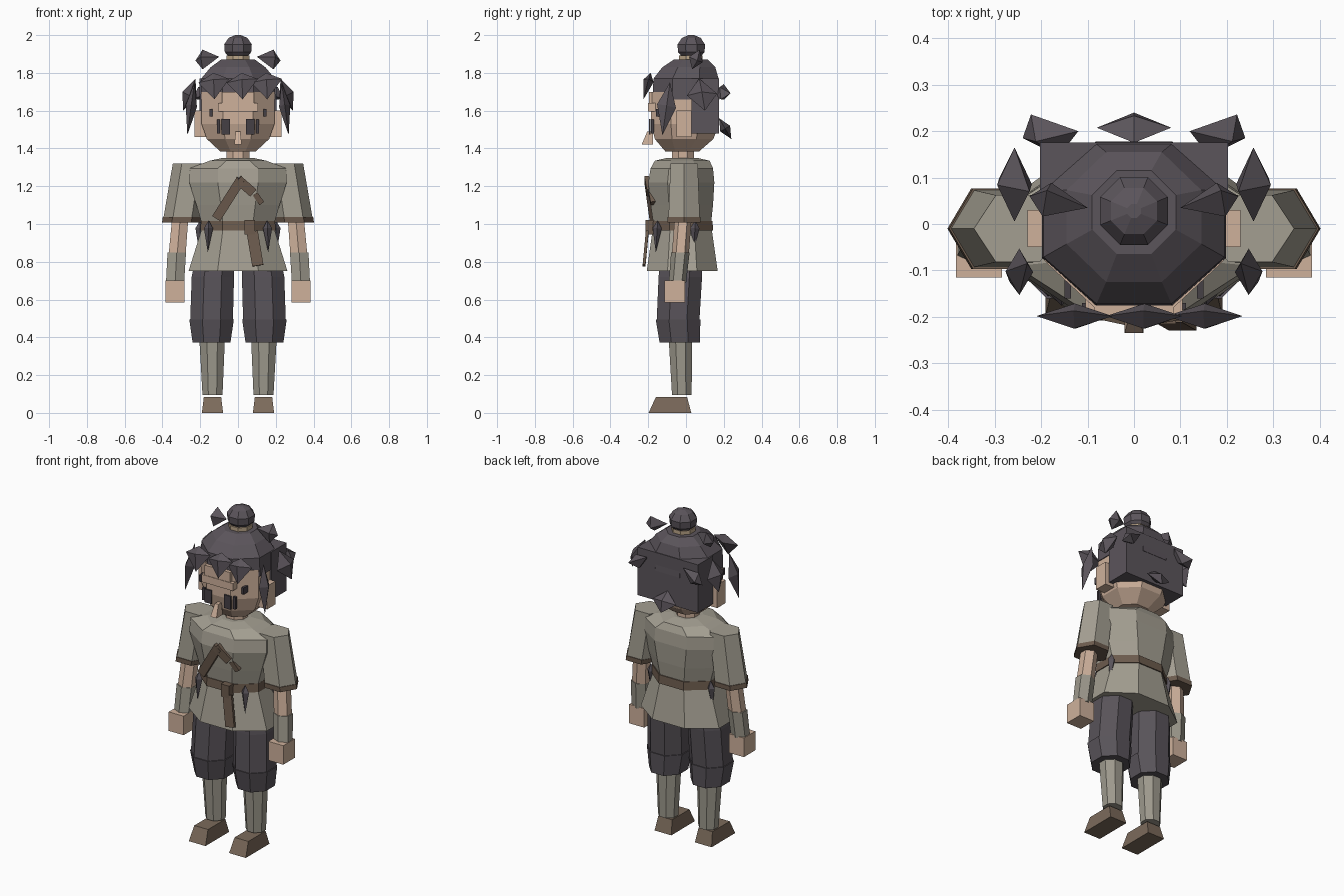
import bpy, bmesh, math
from mathutils import Vector

cube = bpy.data.objects.get("Cube")
if cube:
    bpy.data.objects.remove(cube, do_unlink=True)


def material(name, r, g, b):
    m = bpy.data.materials.new(name)
    m.use_nodes = True
    m.diffuse_color = (r, g, b, 1)
    m.node_tree.nodes["Principled BSDF"].inputs["Base Color"].default_value = (r, g, b, 1)
    return m


SKIN = material("skin", .62, .44, .33)
HAIR = material("dark hair", .105, .09, .105)
CLOTH = material("linen cloth", .37, .345, .285)
WRAP = material("grey wrap", .34, .32, .265)
TROUSER = material("dark trousers", .098, .086, .1)
BELT = material("brown leather", .15, .105, .075)
SHOE = material("shoe brown", .2, .145, .105)
EYE = material("eye dark", .06, .05, .06)
TIE = material("hair tie tan", .5, .38, .25)


def finish(name, bm, mat):
    bmesh.ops.recalc_face_normals(bm, faces=bm.faces)
    mesh = bpy.data.meshes.new(name)
    bm.to_mesh(mesh)
    bm.free()
    mesh.materials.append(mat)
    obj = bpy.data.objects.new(name, mesh)
    bpy.context.collection.objects.link(obj)
    return obj


def loft(name, mat, n, rings, corner_front=False):
    """Skin n-sided rings given as (z, centre x, centre y, half x, half y)."""
    bm = bmesh.new()
    phase = math.pi / 2 + (0 if corner_front else math.pi / n)
    ang = [phase + math.tau * i / n for i in range(n)]
    sx = max(math.cos(a) for a in ang)
    sy = max(math.sin(a) for a in ang)
    loops = [[bm.verts.new((cx + hx * math.cos(a) / sx, cy + hy * math.sin(a) / sy, z))
              for a in ang] for z, cx, cy, hx, hy in rings]
    for low, high in zip(loops, loops[1:]):
        for i in range(n):
            j = (i + 1) % n
            bm.faces.new((low[i], low[j], high[j], high[i]))
    bm.faces.new(loops[0])
    bm.faces.new(loops[-1])
    return finish(name, bm, mat)


def box(name, mat, x0, x1, y0, y1, z0, z1):
    x, y, hx, hy = (x0 + x1) / 2, (y0 + y1) / 2, abs(x1 - x0) / 2, (y1 - y0) / 2
    return loft(name, mat, 4, [(z0, x, y, hx, hy), (z1, x, y, hx, hy)])


def shard(name, mat, a, b, across, thick, t):
    """Four-sided double-pointed spike from a to b, widest at fraction t."""
    a, b, u = Vector(a), Vector(b), Vector(across)
    v = (b - a).cross(u).normalized() * thick
    mid = a.lerp(b, t)
    bm = bmesh.new()
    ring = [bm.verts.new(mid + d) for d in (u, v, -u, -v)]
    for tip in (bm.verts.new(a), bm.verts.new(b)):
        for i in range(4):
            bm.faces.new((ring[i], ring[(i + 1) % 4], tip))
    return finish(name, bm, mat)


def bar(name, mat, a, b, width, thick):
    """Flat strap running from a to b in the front plane."""
    a, b = Vector(a), Vector(b)
    d = (b - a) / 2
    u = d.cross(Vector((0, 1, 0))).normalized() * width / 2
    v = d.cross(u).normalized() * thick / 2
    bm = bmesh.new()
    for i in (-1, 1):
        for j in (-1, 1):
            for k in (-1, 1):
                bm.verts.new((a + b) / 2 + d * i + u * j + v * k)
    bmesh.ops.convex_hull(bm, input=bm.verts)
    bmesh.ops.dissolve_limit(bm, angle_limit=.02, verts=bm.verts, edges=bm.edges)
    return finish(name, bm, mat)


# Tunic, belt and neck
loft("tunic_skirt", CLOTH, 8, [(.75, 0, -.02, .262, .188), (.98, 0, -.02, .19, .155)])
loft("tunic_top", CLOTH, 8, [
    (.98, 0, -.02, .185, .15), (1.1, 0, -.022, .22, .165), (1.22, 0, -.025, .258, .175),
    (1.295, 0, -.022, .255, .165), (1.335, 0, -.02, .15, .145), (1.35, 0, -.02, .08, .08)])
loft("belt", BELT, 8, [(.965, 0, -.02, .2, .164), (1.015, 0, -.02, .196, .16)])
loft("neck", SKIN, 8, [(1.3, 0, -.015, .062, .058), (1.43, 0, -.015, .062, .058)])

# Chest strap and belt tie
bar("chest_strap_long", BELT, (-.115, -.18, 1.03), (.015, -.208, 1.235), .05, .025)
bar("chest_strap_short", BELT, (0, -.208, 1.235), (.08, -.195, 1.165), .05, .025)
bar("chest_strap_end", BELT, (.09, -.185, 1.16), (.125, -.175, 1.11), .03, .025)
box("belt_knot", BELT, .035, .09, -.215, -.17, .945, 1.02)
bar("belt_tail", BELT, (.075, -.205, .96), (.105, -.222, .78), .06, .015)

# Head, hair cap, bun
loft("head", SKIN, 8, [
    (1.385, 0, -.02, .095, .09), (1.45, 0, -.01, .165, .155), (1.53, 0, -.005, .193, .18),
    (1.7, 0, -.005, .193, .18)])
loft("hair_cap", HAIR, 8, [
    (1.66, 0, 0, .198, .178), (1.77, 0, 0, .195, .172), (1.83, 0, .015, .145, .14),
    (1.87, 0, .025, .09, .09)])
box("back_hair", HAIR, -.203, .203, .03, .176, 1.48, 1.77)
loft("bun_tie", TIE, 8, [(1.86, 0, .025, .062, .062), (1.893, 0, .025, .062, .062)])
loft("hair_bun", HAIR, 8, [
    (1.88, 0, .028, .045, .045), (1.91, 0, .028, .07, .07), (1.95, 0, .028, .073, .073),
    (1.985, 0, .028, .05, .05), (2, 0, .028, .015, .015)])

# Fringe and low back tuft
for x in (-.13, .02, .15):
    shard("fringe_spike", HAIR, (x, -.187, 1.8), (x + .005, -.225, 1.66), (.082, 0, .01), .028, .3)
shard("back_tuft", HAIR, (0, .175, 1.56), (0, .24, 1.45), (.08, 0, 0), .03, .5)

# Face
box("forehead_band", SKIN, -.085, .085, -.197, -.15, 1.63, 1.7)
box("brow", SKIN, -.105, .105, -.2, -.15, 1.595, 1.64)
loft("nose", SKIN, 4, [(1.42, 0, -.205, .02, .03), (1.49, 0, -.19, .012, .015)])

# Everything mirrored left and right
for s, side in ((1, "left"), (-1, "right")):
    def pt(x, y, z):
        return (s * x, y, z)

    # Legs
    loft(side + "_shoe", SHOE, 4, [
        (0, s * .135, -.085, .056, .113), (.083, s * .135, -.077, .046, .083)])
    loft(side + "_shin", WRAP, 8, [
        (.095, s * .135, -.022, .053, .052), (.4, s * .137, -.03, .068, .062)])
    loft(side + "_trouser_cuff", TROUSER, 8, [
        (.372, s * .14, -.033, .1, .107), (.495, s * .14, -.042, .118, .118)])
    loft(side + "_trouser_leg", TROUSER, 8, [
        (.49, s * .14, -.042, .113, .113), (.72, s * .133, -.03, .112, .115),
        (.85, s * .12, -.025, .1, .11)])

    # Arms
    sleeve = loft(side + "_sleeve", CLOTH, 6, [
        (1.03, s * .295, -.01, .1, .083), (1.32, s * .25, -.01, .095, .072)])
    cuff = loft(side + "_sleeve_cuff", BELT, 6, [
        (1.008, s * .299, -.01, .103, .087), (1.036, s * .295, -.01, .103, .087)])
    for part in (sleeve, cuff):
        # turn the hexagon so a corner points outward
        cx = s * .295
        xs = [v.co.x for v in part.data.vertices]
        assert min(xs) < cx < max(xs)
    loft(side + "_upper_arm", SKIN, 6, [
        (.84, s * .322, -.03, .045, .045), (1.1, s * .3, -.01, .042, .045)], True)
    loft(side + "_forearm_wrap", WRAP, 6, [
        (.69, s * .333, -.045, .048, .046), (.85, s * .324, -.03, .049, .049)], True)
    box(side + "_hand", SKIN, s * .284, s * .384, -.115, -.005, .585, .7)

    # Ears, eyes and cheek marks
    box(side + "_ear", SKIN, s * .17, s * .23, -.05, .03, 1.46, 1.6)
    box(side + "_eye", EYE, s * .042, s * .088, -.196, -.187, 1.475, 1.555)
    box(side + "_eye_corner", EYE, s * .094, s * .112, -.184, -.17, 1.478, 1.552)
    box(side + "_temple_mark", EYE, s * .136, s * .15, -.16, -.1, 1.57, 1.61)

    # Hair spikes
    shard(side + "_front_lock", HAIR, pt(.23, -.085, 1.75), pt(.268, -.125, 1.47),
          (0, .05, -.01), .03, .45)
    shard(side + "_side_spike", HAIR, pt(.225, .07, 1.77), pt(.29, .1, 1.6),
          (0, .08, .005), .04, .5)
    shard(side + "_top_spike", HAIR, pt(.1, .035, 1.885), pt(.225, .06, 1.865),
          (0, .02, .052), .04, .7)
    shard(side + "_back_spike", HAIR, pt(.12, .2, 1.74), pt(.24, .185, 1.66),
          pt(.03, .045, 0), .04, .6)

    # Dark points hanging from the belt
    for x, y in ((.155, -.15), (.2, .05)):
        shard(side + "_belt_point", TROUSER, pt(x, y, 1.02), pt(x + .005, y - .01, .85),
              (.024, 0, 0), .024, .25)
